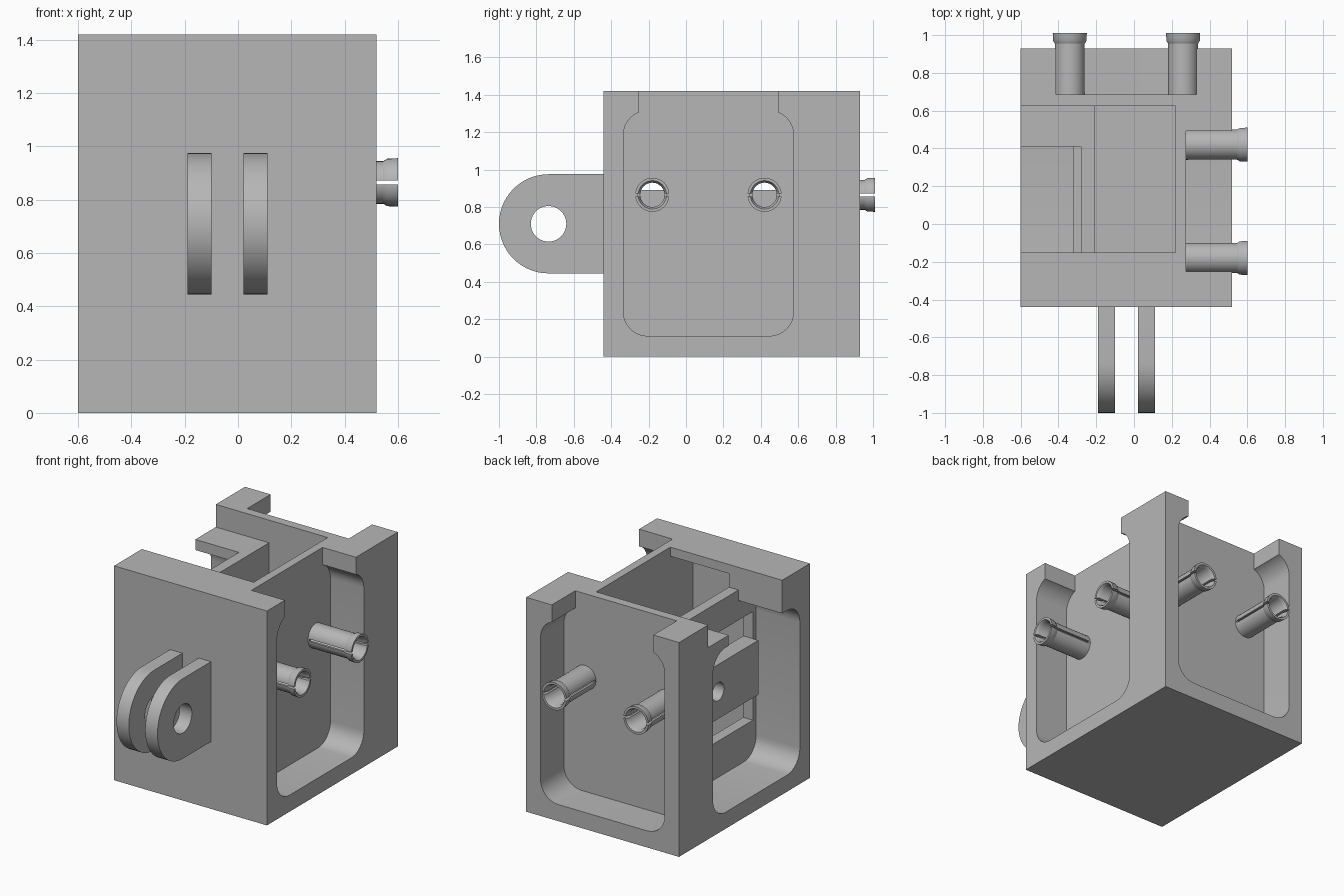
import bpy, bmesh, math
from mathutils import Vector

cube = bpy.data.objects.get("Cube")
if cube:
    bpy.data.objects.remove(cube, do_unlink=True)

grey = bpy.data.materials.new("plain grey")
grey.use_nodes = True
COLOUR = (0.47, 0.47, 0.47, 1)
grey.diffuse_color = COLOUR
grey.node_tree.nodes["Principled BSDF"].inputs["Base Color"].default_value = COLOUR


def finish(name, bm):
    bmesh.ops.recalc_face_normals(bm, faces=bm.faces)
    mesh = bpy.data.meshes.new(name)
    bm.to_mesh(mesh)
    bm.free()
    mesh.materials.append(grey)
    ob = bpy.data.objects.new(name, mesh)
    bpy.context.collection.objects.link(ob)
    return ob


def place(axis, u, v, w):
    """Profile point (u, v = height) at distance w along the axis."""
    return Vector((w, u, v)) if axis == "X" else Vector((u, w, v))


def prism(name, axis, pts, a, b):
    bm = bmesh.new()
    face = bm.faces.new([bm.verts.new(place(axis, u, v, a)) for u, v in pts])
    ext = bmesh.ops.extrude_face_region(bm, geom=[face])
    moved = [g for g in ext["geom"] if isinstance(g, bmesh.types.BMVert)]
    bmesh.ops.translate(bm, verts=moved, vec=place(axis, 0, 0, b - a))
    return finish(name, bm)


def rect(u0, u1, v0, v1):
    return [(u0, v0), (u1, v0), (u1, v1), (u0, v1)]


def arc(cu, cv, r, start, end, n):
    return [(cu + r * math.cos(math.radians(start + (end - start) * i / n)),
             cv + r * math.sin(math.radians(start + (end - start) * i / n)))
            for i in range(n + 1)]


def rounded(u0, u1, v0, v1, r):
    pts = []
    corners = [(u1 - r, v1 - r), (u0 + r, v1 - r), (u0 + r, v0 + r), (u1 - r, v0 + r)]
    for i, (cu, cv) in enumerate(corners):
        pts += arc(cu, cv, r, 90 * i, 90 * i + 90, 8)
    return pts


def circle(cu, cv, r, n=40):
    return arc(cu, cv, r, 0, 360, n)[:-1]


def box(x0, x1, y0, y1, z0, z1, name="cutter"):
    return prism(name, "X", rect(y0, y1, z0, z1), x0, x1)


def cut(ob, cutters):
    for c in cutters:
        c.hide_render = True
        mod = ob.modifiers.new("cut", "BOOLEAN")
        mod.operation = "DIFFERENCE"
        mod.solver = "EXACT"
        mod.object = c
    bpy.context.view_layer.update()
    deps = bpy.context.evaluated_depsgraph_get()
    mesh = bpy.data.meshes.new_from_object(ob.evaluated_get(deps))
    ob.modifiers.clear()
    ob.data = mesh
    for c in cutters:
        bpy.data.objects.remove(c, do_unlink=True)


POST_Z, BORE = 0.865, 0.065
MID_X, MID_Y = -0.04, 0.12
# Posts: axis, sideways centre, pocket floor
POSTS = [("X", MID_Y - 0.3, 0.275), ("X", MID_Y + 0.3, 0.275),
         ("Y", MID_X - 0.3, 0.685), ("Y", MID_X + 0.3, 0.685)]

# Hollow housing
housing = box(-0.6, 0.52, -0.44, 0.93, 0, 1.42, "housing")
cutters = [
    box(-0.21, 0.22, -0.385, 0.625, 0.06, 1.36),      # inner chamber
    box(-0.21, 0.22, -0.15, 0.625, 1.2, 1.6),         # chamber mouth
    box(-0.8, -0.1, -0.15, 0.625, 1.27, 1.6),         # lowered side rim
    box(-0.8, -0.28, -0.15, 0.41, 1.0, 1.6),          # side notch
    prism("cutter", "X", rounded(-0.335, 0.575, 0.11, 1.2, 0.13), -0.8, -0.28),
]
# Rounded pockets with open notches on the two post sides
for axis, mid, floor in (("X", MID_Y, 0.275), ("Y", MID_X, 0.685)):
    cutters.append(prism("cutter", axis, rounded(mid - 0.455, mid + 0.455, 0.11, 1.315, 0.13),
                         floor, floor + 0.6))
    cutters.append(prism("cutter", axis, rect(mid - 0.372, mid + 0.372, 1.1, 1.6),
                         floor, floor + 0.6))
# Bores behind the posts
for axis, u, floor in POSTS:
    cutters.append(prism("cutter", axis, circle(u, POST_Z, BORE, 32), floor - 0.08, floor + 0.05))
# Slots and centre hole in the inner side wall
for z0, z1 in ((0.35, 0.53), (0.89, 1.07)):
    cutters.append(box(-0.35, -0.15, -0.3, 0.54, z0, z1))
cutters.append(prism("cutter", "X", circle(MID_Y, 0.71, 0.06), -0.35, -0.15))
cut(housing, cutters)

# Raised panel between the slots
panel = prism("side_panel", "X", rect(-0.3, 0.54, 0.53, 0.89), -0.32, -0.28)
cut(panel, [prism("cutter", "X", circle(MID_Y, 0.71, 0.06), -0.4, -0.2)])

# Pair of hinge lugs on the front
parts = [housing, panel]
for name, x0, x1 in (("hinge_lug_right", -0.19, -0.1), ("hinge_lug_left", 0.02, 0.11)):
    outline = [(-0.44, 0.975)] + arc(-0.735, 0.71, 0.265, 90, 270, 28) + [(-0.44, 0.445)]
    lug = prism(name, "X", outline, x0, x1)
    cut(lug, [prism("cutter", "X", circle(-0.735, 0.71, 0.095), x0 - 0.1, x1 + 0.1)])
    parts.append(lug)

# Split hollow snap posts with flared ends
PROFILE = [(BORE, 0), (0.08, 0), (0.08, 0.27), (0.089, 0.285), (0.091, 0.325),
           (0.076, 0.325), (BORE, 0.305)]
SEG = 32
for i, (axis, u, floor) in enumerate(POSTS):
    bm = bmesh.new()
    rings = []
    for k in range(SEG):
        t = 2 * math.pi * k / SEG
        rings.append([bm.verts.new(place(axis, u + r * math.cos(t), POST_Z + r * math.sin(t), floor + h))
                      for r, h in PROFILE])
    n = len(PROFILE)
    for k in range(SEG):
        a, b = rings[k], rings[(k + 1) % SEG]
        for j in range(n):
            bm.faces.new((a[j], b[j], b[(j + 1) % n], a[(j + 1) % n]))
    post = finish(f"snap_post_{i + 1}", bm)
    slit = rect(u - 0.2, u + 0.2, POST_Z - 0.008, POST_Z + 0.008)
    cut(post, [prism("cutter", axis, slit, floor + 0.01, floor + 0.5)])
    parts.append(post)

# Smooth round surfaces, keep hard edges
bpy.ops.object.select_all(action="DESELECT")
for ob in parts:
    ob.select_set(True)
bpy.context.view_layer.objects.active = housing
bpy.ops.object.shade_smooth_by_angle(angle=math.radians(30))
